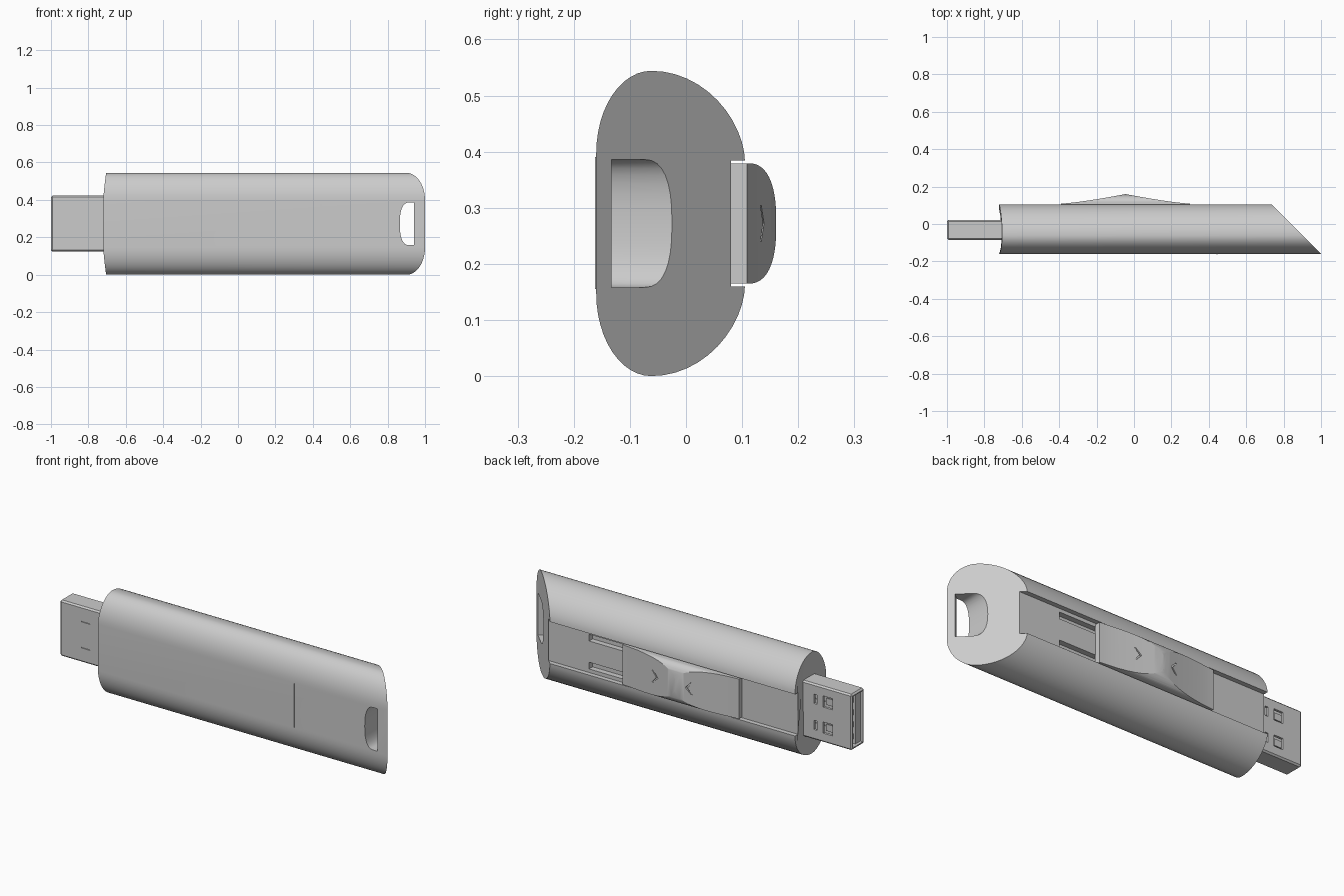
import bpy, bmesh, math

cube = bpy.data.objects.get("Cube")
if cube:
    bpy.data.objects.remove(cube, do_unlink=True)

grey = bpy.data.materials.new("light_grey")
grey.use_nodes = True
grey.diffuse_color = (0.6, 0.6, 0.6, 1)
grey.node_tree.nodes["Principled BSDF"].inputs["Base Color"].default_value = (0.6, 0.6, 0.6, 1)

MID = 0.272  # height of the symmetry plane


def prism(name, pts, axis, lo, hi, far_pts=None):
    """Extrude an outline along x (y,z points), y (x,z points) or z (x,y points)."""
    place = {"x": lambda p, d: (d, p[0], p[1]),
             "y": lambda p, d: (p[0], d, p[1]),
             "z": lambda p, d: (p[0], p[1], d)}[axis]
    bm = bmesh.new()
    a = [bm.verts.new(place(p, lo)) for p in pts]
    b = [bm.verts.new(place(p, hi)) for p in far_pts or pts]
    bm.faces.new(a)
    bm.faces.new(b[::-1])
    for i in range(len(pts)):
        j = (i + 1) % len(pts)
        bm.faces.new((a[i], b[i], b[j], a[j]))
    bmesh.ops.recalc_face_normals(bm, faces=bm.faces)
    mesh = bpy.data.meshes.new(name)
    bm.to_mesh(mesh)
    bm.free()
    mesh.materials.append(grey)
    ob = bpy.data.objects.new(name, mesh)
    bpy.context.collection.objects.link(ob)
    return ob


def box(name, x0, x1, y0, y1, z0, z1):
    return prism(name, [(x0, z0), (x1, z0), (x1, z1), (x0, z1)], "y", y0, y1)


def apply(ob, mod):
    bpy.context.view_layer.objects.active = ob
    bpy.ops.object.modifier_apply(modifier=mod.name)


def boolean(ob, cutter, op="DIFFERENCE"):
    mod = ob.modifiers.new("cut", "BOOLEAN")
    mod.operation, mod.object, mod.solver = op, cutter, "EXACT"
    apply(ob, mod)
    bpy.data.objects.remove(cutter, do_unlink=True)


def smooth(ob, degrees):
    bpy.ops.object.select_all(action="DESELECT")
    ob.select_set(True)
    bpy.context.view_layer.objects.active = ob
    bpy.ops.object.shade_smooth_by_angle(angle=math.radians(degrees))


def mirrored(upper):
    """Close an outline from its upper half, given as (y, offset from MID)."""
    return [(y, MID + z) for y, z in upper] + [(y, MID - z) for y, z in reversed(upper)]


# Body: oval section with a channel along the back
half = []
for i in range(13):
    a = math.pi / 2 * i / 12
    half.append((-0.062 - 0.098 * math.cos(a), 0.125 + 0.147 * math.sin(a)))
for i in range(1, 12):
    a = math.pi / 2 * i / 12
    half.append((-0.062 + 0.167 * math.sin(a), 0.112 + 0.16 * math.cos(a) ** 1.15))
half += [(0.105, 0.112), (0.08, 0.112)]
section = mirrored(half)

# Bowed left end and slanted right end follow the section itself
left = [-0.725 + 0.02 * ((z - MID) / 0.272) ** 2 for y, z in section]
body = prism("body", section, "x", 0, 1)
count = len(section)
for i, (y, z) in enumerate(section):
    body.data.vertices[i].co.x = left[i]
    body.data.vertices[i + count].co.x = 0.84 - y

# Keyring hole, D-shaped with an oblique right wall
def hole_outline(right):
    pts = [(right, MID - 0.114), (right, MID + 0.114)]
    for i in range(17):
        a = math.pi * i / 16
        s, c = max(0, math.sin(a)), math.cos(a)
        pts.append((0.915 - 0.05 * s ** 0.8, MID + math.copysign(abs(c) ** 0.8, c) * 0.114))
    return pts


boolean(body, prism("hole_cutter", hole_outline(0.928), "y", -0.17, 0.1, hole_outline(1.25)))

# Slider guide slots in the channel floor
for side in (-1, 1):
    z = MID + side * 0.075
    boolean(body, box("slot_cutter", -0.1, 0.52, 0.05, 0.2, z - 0.018, z + 0.018))
smooth(body, 30)

# Thin seam line on the front
box("front_seam", 0.442, 0.447, -0.162, -0.155, 0.155, 0.39)

# Slider: rounded bar with two concave finger rests
X0, X1, PEAK = -0.39, 0.30, -0.045


def dish(x):
    t = abs(x - PEAK) / ((X1 - PEAK) if x > PEAK else (PEAK - X0))
    return 0.109 + 0.051 * max(0, 1 - t) ** 1.3


half = [(0.075, 0.107), (0.109, 0.107)]
for i in range(1, 13):
    a = math.pi / 2 * i / 12
    half.append((0.109 + 0.052 * math.sin(a) ** 0.8, 0.107 * math.cos(a) ** 0.8 + 0.0005))
slider = prism("slider", mirrored(half), "x", X0, X1)
xs = [X0 - 0.01] + [X0 + (PEAK - X0) * i / 14 for i in range(15)]
xs += [PEAK + (X1 - PEAK) * i / 14 for i in range(1, 15)] + [X1 + 0.01]
top = [(x, dish(x)) for x in xs]
boolean(slider, prism("dish_cutter", top + [(X1 + 0.01, 0.0), (X0 - 0.01, 0.0)], "z", 0, 0.6), "INTERSECT")

# Engraved arrows pointing at the ridge
for x, d in ((0.1, -1), (-0.13, 1)):
    arrow = [(x, MID + 0.032), (x + d * 0.03, MID), (x, MID - 0.032),
             (x - d * 0.009, MID - 0.032), (x + d * 0.02, MID), (x - d * 0.009, MID + 0.032)]
    boolean(slider, prism("arrow_cutter", arrow, "y", dish(x + d * 0.01) - 0.006, 0.3))
smooth(slider, 20)

# Plug: hollow metal sleeve with latch windows
plug = box("plug_sleeve", -1.0, -0.65, -0.085, 0.022, 0.123, 0.423)
mod = plug.modifiers.new("bevel", "BEVEL")
mod.width, mod.segments = 0.008, 1
apply(plug, mod)
PZ = 0.273
boolean(plug, box("cavity_cutter", -1.1, -0.74, -0.072, 0.009, PZ - 0.137, PZ + 0.137))
for side in (-1, 1):
    z = PZ + side * 0.07
    boolean(plug, box("window_cutter", -0.885, -0.83, 0.0, 0.1, z - 0.03, z + 0.03))
    boolean(plug, box("slit_cutter", -0.795, -0.775, 0.0, 0.1, z - 0.025, z + 0.025))
    boolean(plug, box("front_slit_cutter", -0.87, -0.82, -0.2, -0.08, z - 0.003, z + 0.003))
    # Latch spring showing inside each window
    box("latch_spring", -0.885, -0.84, 0.004, 0.012, z - 0.018, z + 0.018)

# Contact tongue inside the sleeve
box("plug_tongue", -0.985, -0.7, -0.074, -0.03, PZ - 0.138, PZ + 0.138)
for i in range(4):
    z = PZ + (i - 1.5) * 0.065
    box("contact_strip", -0.975, -0.75, -0.031, -0.026, z - 0.014, z + 0.014)
